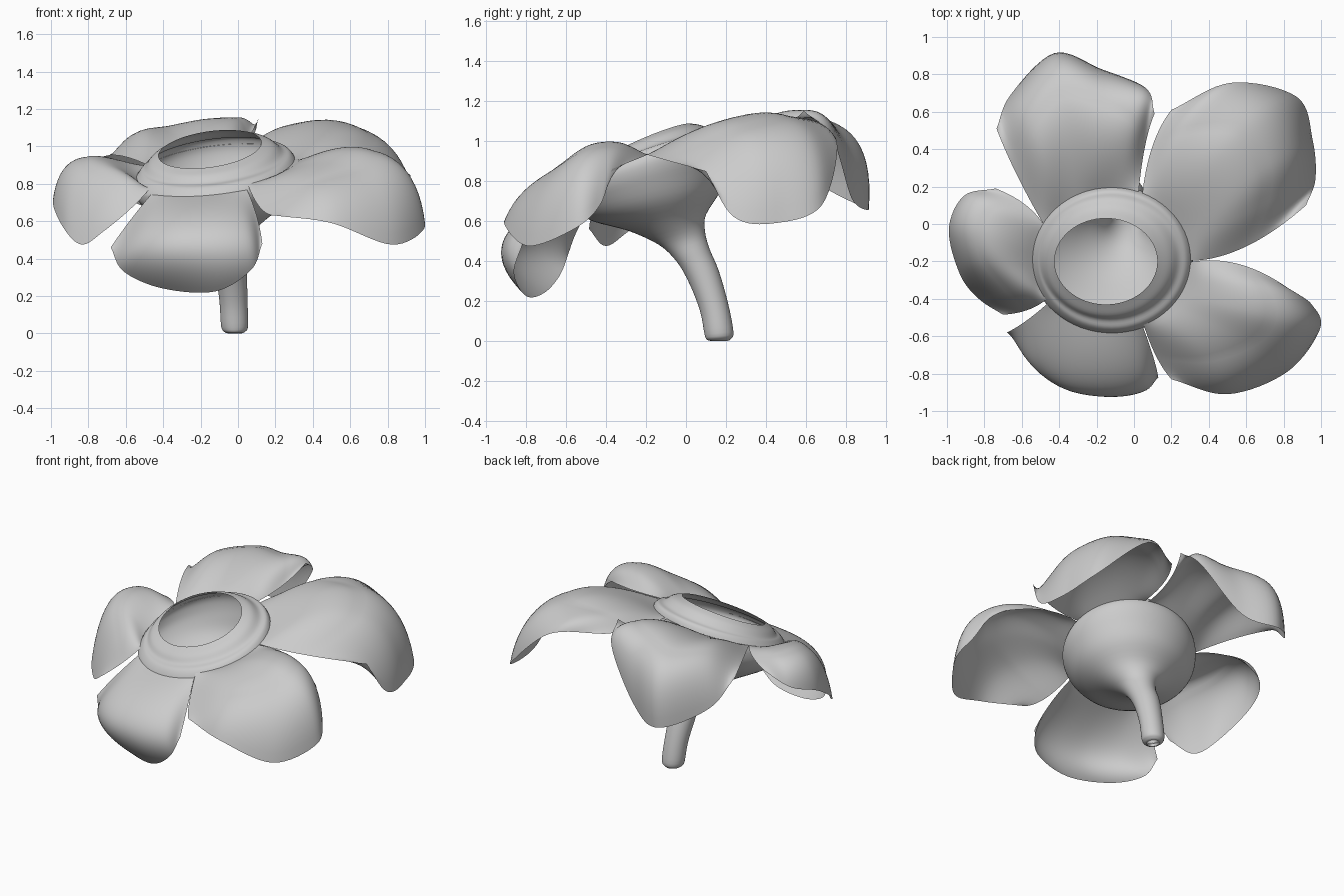
import bpy, bmesh, math
from mathutils import Vector

if "Cube" in bpy.data.objects:
    bpy.data.objects.remove(bpy.data.objects["Cube"])


def spline(pts, t):
    """Catmull-Rom through pts (tuples of any length), t in 0..1."""
    n = len(pts) - 1
    i = min(int(t * n), n - 1)
    u = t * n - i
    p1, p2 = pts[i], pts[i + 1]
    p0 = pts[i - 1] if i > 0 else [2 * a - b for a, b in zip(p1, p2)]
    p3 = pts[i + 2] if i + 2 <= n else [2 * b - a for a, b in zip(p1, p2)]
    return [0.5 * (2 * b + (c - a) * u + (2 * a - 5 * b + 4 * c - d) * u * u
                   + (3 * b - a - 3 * c + d) * u ** 3)
            for a, b, c, d in zip(p0, p1, p2, p3)]


def skin(name, rows, closed=False, cap=False):
    """Smooth quad surface through rows of points."""
    bm = bmesh.new()
    grid = [[bm.verts.new(p) for p in row] for row in rows]
    n = len(grid[0])
    for a, b in zip(grid, grid[1:]):
        for j in range(n if closed else n - 1):
            k = (j + 1) % n
            bm.faces.new((a[j], b[j], b[k], a[k]))
    if cap:
        bm.faces.new(grid[-1])
    # make the upper side of the petals face outwards
    if not closed and sum((f.normal_update() or f.normal.z) for f in bm.faces) < 0:
        bmesh.ops.reverse_faces(bm, faces=bm.faces[:])
    mesh = bpy.data.meshes.new(name)
    bm.to_mesh(mesh)
    bm.free()
    mesh.shade_smooth()
    obj = bpy.data.objects.new(name, mesh)
    bpy.context.collection.objects.link(obj)
    return obj


def loop_point(l, ang):
    """Point on a tilted ellipse: centre, radii, slope along y and x."""
    cx, cy, cz, rx, ry, sy, sx = l
    dx, dy = rx * math.cos(ang), ry * math.sin(ang)
    return Vector((cx + dx, cy + dy, cz + sy * dy + sx * dx))


# Throat rim, folded collar, cup and bent stem as one lofted body
loops = [
    (-.15, -.20, .985, .275, .23, .42, .13),
    (-.14, -.20, .960, .33, .285, .39, .13),
    (-.13, -.19, .925, .37, .325, .36, .12),
    (-.12, -.19, .912, .40, .365, .34, .12),
    (-.12, -.19, .870, .430, .390, .31, .12),
    (-.12, -.19, .825, .435, .395, .28, .11),
    (-.12, -.18, .760, .415, .375, .26, .10),
    (-.11, -.15, .675, .35, .32, .23, .06),
    (-.09, -.09, .590, .22, .19, .22, .03),
    (-.06, -.02, .515, .12, .115, .30, 0),
    (-.04, .035, .430, .088, .082, .40, 0),
    (-.035, .09, .320, .083, .074, .42, 0),
    (-.024, .14, .170, .075, .070, .28, 0),
    (-.018, .165, .040, .072, .072, .10, 0),
    (-.018, .165, .008, .055, .060, .03, 0),
    (-.018, .165, .000, .035, .040, 0, 0),
]
SEG = 64
steps = (len(loops) - 1) * 4
body = [[loop_point(spline(loops, i / steps), 2 * math.pi * j / SEG)
         for j in range(SEG)] for i in range(steps + 1)]
body = [[Vector((p.x, p.y, max(p.z, 0))) for p in row] for row in body]
skin("cup_and_stem", body, closed=True, cap=True)

BASE = (-.12, -.19, .885, .422, .383, .31, .12)


def petal(name, a0, a1, mids, tips, bulge=0.0, drop=0.0):
    """Ribs run from the collar over a crest to the drooping edge."""
    rows = []
    m, n = 24, 40
    for i in range(m + 1):
        t = i / m
        row = []
        for j in range(n + 1):
            s = j / n
            b = loop_point(BASE, math.radians(a0 + (a1 - a0) * s))
            b.z -= drop
            c, e = Vector(spline(mids, s)), Vector(spline(tips, s))
            p = (b * (2 * (t - .5) * (t - 1)) + c * (4 * t * (1 - t))
                 + e * (2 * t * (t - .5)))
            # rounder shoulder just before the edge
            if t > .5:
                k = bulge * t * (t - .5) * (1 - t) / .048 * math.sin(math.pi * s)
                out = Vector((e.x - b.x, e.y - b.y, 0)).normalized()
                p += k * (out * .6 + Vector((0, 0, .8)))
            row.append(p)
        rows.append(row)
    skin(name, rows)


petal("back_left_petal", 70, 150,
      [(.06, .42, 1.05), (.0, .55, 1.15), (-.16, .64, 1.13),
       (-.38, .70, 1.09), (-.55, .51, 1.07), (-.63, .27, .95)],
      [(.11, .59, 1.15), (.06, .73, 1.02), (-.19, .83, .71),
       (-.43, .91, .66), (-.66, .69, .77), (-.735, .51, .94)], bulge=.035)

petal("back_right_petal", 67, -1,
      [(.10, .42, 1.02), (.28, .50, 1.11), (.56, .50, 1.12),
       (.70, .30, 1.07), (.69, .10, 1.0), (.60, -.12, .91)],
      [(.20, .61, 1.03), (.52, .755, 1.0), (.87, .68, .68),
       (.955, .45, .59), (.97, .24, .62), (.92, .10, .85)], bulge=.035)

petal("front_right_petal", -2, -66,
      [(.58, -.22, .92), (.70, -.35, .975), (.73, -.50, .96),
       (.63, -.63, .88), (.38, -.72, .80), (.12, -.71, .67)],
      [(.86, -.37, .86), (.95, -.43, .68), (.995, -.56, .56),
       (.82, -.79, .475), (.50, -.91, .59), (.20, -.83, .63)], bulge=.03)

petal("front_petal", -67, -143,
      [(.10, -.70, .63), (.04, -.85, .56), (-.12, -.91, .51),
       (-.35, -.88, .50), (-.51, -.75, .53), (-.58, -.52, .60)],
      [(.13, -.82, .48), (.07, -.86, .34), (-.12, -.80, .225),
       (-.40, -.71, .24), (-.61, -.63, .33), (-.68, -.58, .46)], drop=.02)

petal("left_petal", -146, -210,
      [(-.57, -.46, .67), (-.67, -.36, .79), (-.80, -.20, .89),
       (-.82, -.05, .94), (-.76, .08, .935), (-.59, .11, .89)],
      [(-.70, -.485, .56), (-.83, -.40, .475), (-.93, -.27, .56),
       (-.99, -.03, .71), (-.91, .15, .78), (-.74, .19, .86)], bulge=.02)
